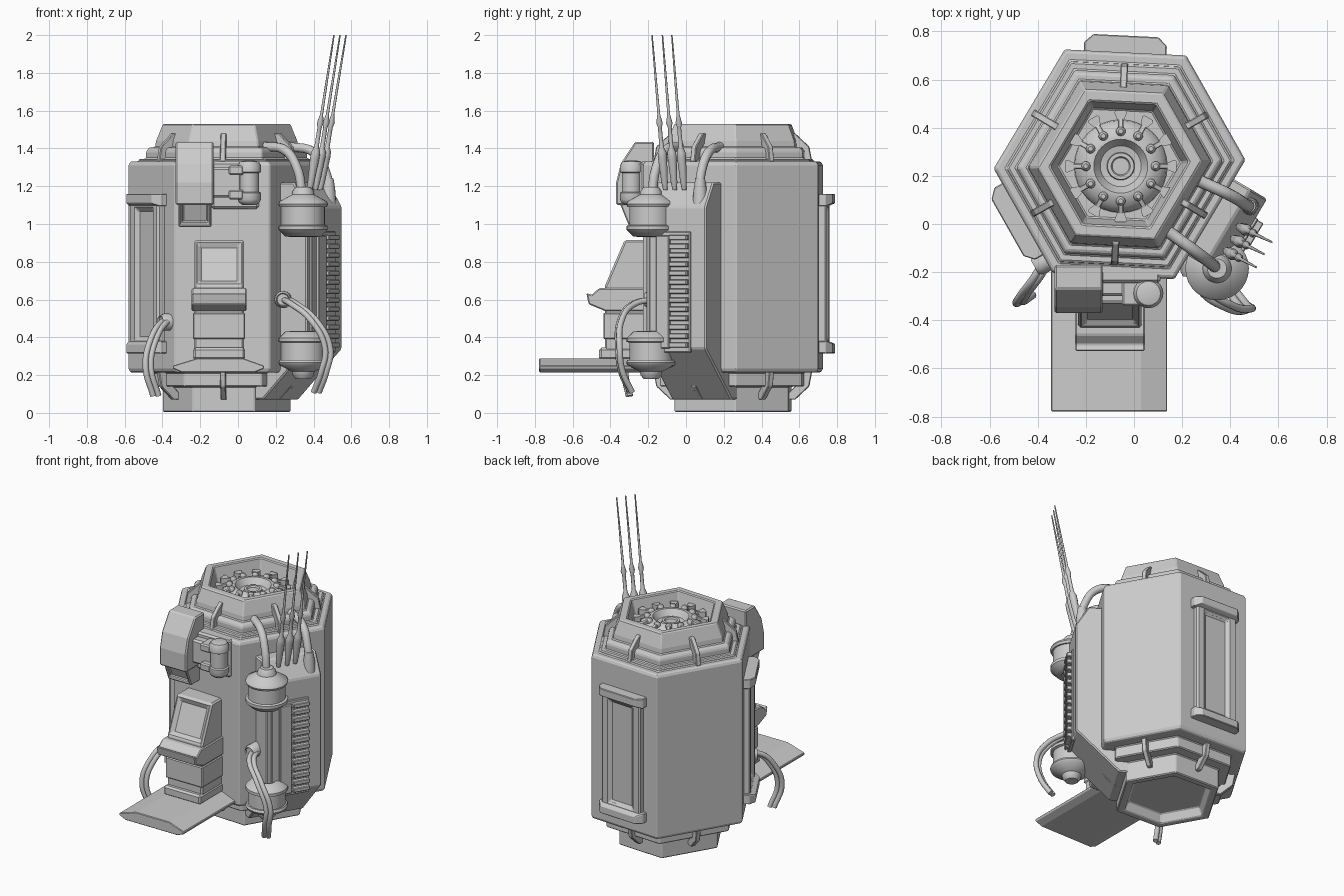
import bpy, bmesh, math
from mathutils import Matrix, Vector

if "Cube" in bpy.data.objects:
    bpy.data.objects.remove(bpy.data.objects["Cube"])

C = Vector((-0.06, 0.248, 0))
HALF = [(0.523, 0.018), (0.277, 0.452), (-0.228, 0.477)]
HEX = [Vector((x * s, y * s, 0)) for s in (1, -1) for x, y in HALF]
FACE = [math.atan2(-(b - a).x, (b - a).y) for a, b in zip(HEX, HEX[1:] + HEX[:1])]


def frame(angle, origin=C):
    """Local x points outward, y runs along the face."""
    return Matrix.Translation(origin) @ Matrix.Rotation(angle, 4, 'Z')


FRONT = -math.pi / 2


def finish(name, bm, M=Matrix(), bevel=0.0, smooth=False):
    bmesh.ops.recalc_face_normals(bm, faces=bm.faces)
    bm.transform(M)
    me = bpy.data.meshes.new(name)
    bm.to_mesh(me)
    bm.free()
    ob = bpy.data.objects.new(name, me)
    bpy.context.collection.objects.link(ob)
    if bevel:
        m = ob.modifiers.new("edge_bevel", 'BEVEL')
        m.width, m.segments, m.limit_method = bevel, 1, 'ANGLE'
    if smooth:
        bpy.ops.object.select_all(action='DESELECT')
        ob.select_set(True)
        bpy.context.view_layer.objects.active = ob
        bpy.ops.object.shade_smooth_by_angle(angle=math.radians(40))
    return ob


def loft(name, rings, M=Matrix(), bevel=0.0, smooth=False):
    bm = bmesh.new()
    loops = [[bm.verts.new(p) for p in r] for r in rings]
    for a, b in zip(loops, loops[1:]):
        for i in range(len(a)):
            j = (i + 1) % len(a)
            bm.faces.new((a[i], a[j], b[j], b[i]))
    bm.faces.new(loops[0][::-1])
    bm.faces.new(loops[-1])
    return finish(name, bm, M, bevel, smooth)


def lathe(name, profile, M=Matrix(), n=24):
    rings = [[(r * math.cos(i * math.tau / n), r * math.sin(i * math.tau / n), z)
              for i in range(n)] for r, z in profile]
    return loft(name, rings, M, smooth=True)


def prism(name, profile, y0, y1, M=Matrix(), bevel=0.006, recess=None):
    """Extrude an x-z profile along y; recess = (point near face, rim, depth)."""
    bm = bmesh.new()
    a = [bm.verts.new((x, y0, z)) for x, z in profile]
    b = [bm.verts.new((x, y1, z)) for x, z in profile]
    for i in range(len(a)):
        j = (i + 1) % len(a)
        bm.faces.new((a[i], a[j], b[j], b[i]))
    bm.faces.new(a[::-1])
    bm.faces.new(b)
    bmesh.ops.recalc_face_normals(bm, faces=bm.faces)
    if recess:
        p, rim, depth = recess
        f = min(bm.faces, key=lambda f: (f.calc_center_median() - Vector(p)).length)
        bmesh.ops.inset_region(bm, faces=[f], thickness=rim)
        bmesh.ops.inset_region(bm, faces=[f], thickness=0.006, depth=-depth)
    return finish(name, bm, M, bevel)


def box(name, x0, x1, y0, y1, z0, z1, M=Matrix(), bevel=0.006, recess=None):
    return prism(name, [(x0, z0), (x1, z0), (x1, z1), (x0, z1)], y0, y1, M, bevel, recess)


def tube(name, pts, r):
    cu = bpy.data.curves.new(name, 'CURVE')
    cu.dimensions, cu.bevel_depth, cu.bevel_resolution = '3D', r, 3
    cu.use_fill_caps, cu.resolution_u = True, 8
    sp = cu.splines.new('BEZIER')
    sp.bezier_points.add(len(pts) - 1)
    for bp, p in zip(sp.bezier_points, pts):
        bp.co = p
        bp.handle_left_type = bp.handle_right_type = 'AUTO'
    ob = bpy.data.objects.new(name, cu)
    bpy.context.collection.objects.link(ob)
    bpy.ops.object.select_all(action='DESELECT')
    ob.select_set(True)
    bpy.context.view_layer.objects.active = ob
    bpy.ops.object.convert(target='MESH')


# hexagonal tower body with stepped base, collar and recessed cap
steps = [(.50, .06), (.55, .005), (.65, .005), (.65, .14), (.81, .14), (.81, .215), (.98, .215),
         (1, .235), (1, 1.31), (.98, 1.33), (.9, 1.33), (.89, 1.345), (.82, 1.345), (.82, 1.385),
         (.79, 1.405), (.73, 1.405), (.72, 1.44), (.65, 1.53), (.55, 1.53), (.49, 1.42)]
loft("tower_body", [[p * s + Vector((0, 0, z)) for p in HEX] for s, z in steps],
     Matrix.Translation(C), 0.006)

# clips around collar and base
for i, a in enumerate(FACE):
    for part, z0, d in (("collar", 1.33, 1), ("base", .22, -1)):
        pr = [(.29, .15), (.33, .15), (.405, .08), (.42, 0), (.36, 0), (.36, .05), (.29, .12)]
        prism(f"{part}_clip_{i}", [(x, z0 + d * z) for x, z in pr], -.015, .015, frame(a), .004)

# roof turbine: dome, hub bowl and twelve clubs
turbine = C + Vector((.005, -.008, 0))
lathe("turbine_dome", [(.195, 1.41), (.19, 1.44), (.165, 1.465), (.13, 1.485), (.112, 1.485),
                       (.085, 1.445), (.058, 1.44), (.055, 1.46), (.04, 1.46), (.035, 1.45)],
      Matrix.Translation(turbine), 32)
for i in range(12):
    M = frame(i * math.tau / 12, turbine)
    prism(f"turbine_club_{i}", [(.14, 1.475), (.21, 1.455), (.21, 1.475), (.14, 1.50)],
          -.011, .011, M, .003)
    loft(f"turbine_club_tip_{i}", [[(x, -w, 1.42), (x, w, 1.42), (x, w, 1.48), (x, -w, 1.48)]
                                   for x, w in ((.185, .011), (.222, .026), (.232, .022))], M)
    lathe(f"turbine_knob_{i}", [(.012, 1.46), (.02, 1.475), (.02, 1.49), (.01, 1.503)],
          M @ Matrix.Translation((.145, 0, 0)), 10)

# slotted panels on the back and front-left faces
for side, k in (("back", 1), ("left", 3)):
    M = frame(FACE[k])
    box(f"{side}_panel", .43, .505, -.15, .15, .33, 1.14, M, .01, ((.505, 0, .73), .085, .02))
    for end, z0, d in (("top", 1.16, -1), ("bottom", .315, 1)):
        loft(f"{side}_panel_{end}_cap",
             [[(x, -w, z0 + d * a), (x, w, z0 + d * a), (x, w, z0 + d * b), (x, -w, z0 + d * b)]
              for x, w, a, b in ((.43, .172, 0, .065), (.50, .172, 0, .065), (.535, .135, 0, .05))], M, .004)

# power housing on the front-right face, with ribbed radiator
S = frame(FACE[5])
prism("power_housing", [(.35, 1.22), (.52, 1.22), (.60, 1.09), (.60, .34), (.33, .07), (.25, .07),
                        (.25, .3), (.35, .4)], -.18, .19, S, .008)
box("radiator_plate", .59, .612, -.15, .10, .32, .96, S, .004)
box("radiator_rail", .60, .63, -.10, -.02, .34, .94, S, .005)
for i in range(13):
    z = .345 + i * .0475
    box(f"radiator_rib_{i}", .60, .64, -.015, .095, z, z + .028, S, .004)

# insulator pods above and below
pod = [(.04, .0), (.055, -.02), (.06, -.04), (.125, -.075), (.132, -.09), (.125, -.105), (.115, -.105),
       (.115, -.20), (.13, -.205), (.13, -.225), (.095, -.26), (.06, -.265), (.055, -.245)]
for name, z0, d in (("upper_pod", 1.195, 1), ("lower_pod", .18, -1)):
    k = 1 if d > 0 else .96
    lathe(name, [(r, z0 + d * z * k) for r, z in pod], Matrix.Translation((.345, -.185, 0)), 28)

# feed pipes from housing to roof
tube("pod_feed_pipe", [(.34, -.18, 1.15), (.315, -.16, 1.29), (.25, -.11, 1.39), (.14, -.03, 1.41)], .025)
tube("housing_feed_pipe", [(.49, .07, 1.12), (.465, .08, 1.27), (.40, .12, 1.38), (.27, .18, 1.41)], .025)
lathe("housing_pipe_socket", [(.04, 1.10), (.035, 1.18), (.026, 1.24)],
      Matrix.Translation((.48, .075, 0)), 16)

# three leaning antennas
mast = [(.012, 0), (.018, .04), (.025, .17), (.024, .20), (.012, .23), (.011, .33), (.018, .355),
        (.008, .40), (.006, .60), (.004, .82)]
for i, (b, t) in enumerate((((.435, -.01), (.572, -.075)), ((.41, -.06), (.54, -.125)),
                            ((.38, -.11), (.508, -.18)))):
    sh = Matrix.Translation((b[0], b[1], 1.18))
    sh[0][2], sh[1][2] = (t[0] - b[0]) / .82, (t[1] - b[1]) / .82
    lathe(f"antenna_{i}", mast, sh, 10)

# twin hanging hoses with sockets
for o in (-.014, .014):
    off = Vector((o, o * .3, 0))
    tube("right_hose", [Vector(p) + off for p in (
        (.25, -.17, .60), (.29, -.27, .58), (.40, -.345, .49), (.475, -.355, .34), (.455, -.34, .22), (.415, -.29, .11))], .016)
    tube("left_hose", [Vector(p) + off for p in (
        (-.34, -.11, .48), (-.39, -.20, .48), (-.455, -.29, .37), (-.475, -.325, .24), (-.435, -.30, .09))], .016)
for name, p, a in (("right_hose_socket", (.24, -.16, .60), FACE[4]), ("left_hose_socket", (-.36, -.15, .48), FACE[3])):
    lathe(name, [(.045, -.04), (.045, .04), (.034, .06), (.03, .05)],
          frame(a, p) @ Matrix.Rotation(math.pi / 2, 4, 'Y'), 16)

# step ledge
prism("step_ledge", [(-.345, .25), (-.22, .288), (.03, .288), (.138, .25), (.138, .235), (.09, .215),
                     (-.30, .215), (-.345, .235)], -.778, -.15, bevel=.004)

# operator console with tilted screen and tray lip
K = frame(FRONT, (-.10, 0, 0))
prism("console_body", [(.15, .28), (.43, .28), (.43, .67), (.325, .915), (.15, .915)],
      -.132, .132, K, .012, ((.378, 0, .79), .034, .02))
box("console_foot", .15, .46, -.138, .138, .28, .345, K, .012)
box("console_band", .15, .437, -.138, .138, .39, .53, K, .006)
prism("console_tray", [(.15, .54), (.43, .54), (.515, .575), (.528, .635), (.50, .625), (.46, .66), (.15, .66)],
      -.145, .145, K, .006)

# sensor head with down-tilted lens
H = frame(FRONT, (-.23, 0, 0))
prism("sensor_hood", [(.17, 1.435), (.27, 1.435), (.345, 1.32), (.37, 1.22), (.37, 1.10), (.17, 1.10)],
      -.1, .1, H, .008)
prism("sensor_lens_housing", [(.17, 1.12), (.355, 1.12), (.30, .985), (.17, .985)],
      -.085, .09, H, .006, ((.328, 0, 1.05), .025, .02))

# bracket and canister beside the sensor
box("sensor_mount_plate", .17, .245, -.14, .11, 1.08, 1.33, frame(FRONT, (0, 0, 0)), .012)
box("sensor_arm", .2, .30, -.14, .02, 1.14, 1.30, frame(FRONT, (0, 0, 0)), .012)
for z in (1.13, 1.26):
    box("canister_strap", .22, .34, -.05, .03, z, z + .05, frame(FRONT, (0, 0, 0)), .008)
lathe("sensor_canister", [(.035, 1.10), (.055, 1.115), (.062, 1.13), (.062, 1.165), (.052, 1.17), (.052, 1.27),
                          (.062, 1.275), (.062, 1.31), (.05, 1.33), (.03, 1.335)],
      Matrix.Translation((.06, -.288, 0)), 20)
